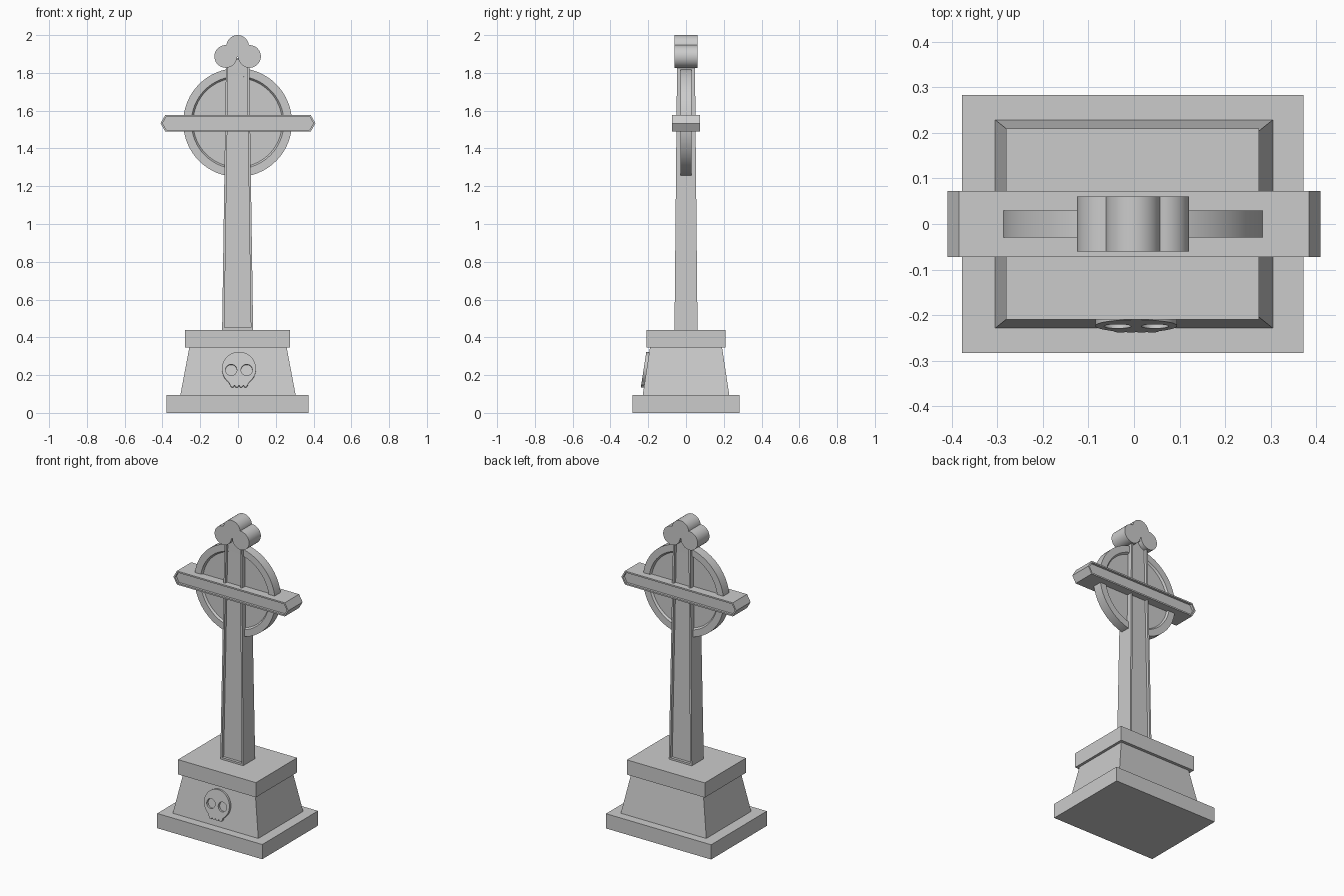
import bpy, bmesh
from math import sin, cos, radians, pi

if "Cube" in bpy.data.objects:
    bpy.data.objects.remove(bpy.data.objects["Cube"])


def finish(name, bm, smooth=False):
    bmesh.ops.recalc_face_normals(bm, faces=bm.faces[:])
    me = bpy.data.meshes.new(name)
    bm.to_mesh(me)
    bm.free()
    ob = bpy.data.objects.new(name, me)
    bpy.context.collection.objects.link(ob)
    if smooth:
        bpy.ops.object.select_all(action='DESELECT')
        ob.select_set(True)
        bpy.context.view_layer.objects.active = ob
        bpy.ops.object.shade_smooth_by_angle(angle=radians(30))
    return ob


def recess(bm, rim, slope, depth):
    """Sink a panel into the front and back faces, leaving a raised rim."""
    bmesh.ops.recalc_face_normals(bm, faces=bm.faces[:])
    bm.normal_update()
    faces = [f for f in bm.faces if abs(f.normal.y) > 0.95]
    bmesh.ops.inset_individual(bm, faces=faces, thickness=rim, depth=0)
    bmesh.ops.inset_individual(bm, faces=faces, thickness=slope, depth=-depth)


def loft(a, b):
    """Solid between two matching loops of 3D points."""
    bm = bmesh.new()
    va = [bm.verts.new(p) for p in a]
    vb = [bm.verts.new(p) for p in b]
    bm.faces.new(va)
    bm.faces.new(vb)
    n = len(va)
    for i in range(n):
        j = (i + 1) % n
        bm.faces.new((va[i], va[j], vb[j], vb[i]))
    return bm


def block(z0, z1, low, high=None, cx=0.0):
    """Box or frustum from (half x, half y) sizes at the bottom and top."""
    ring = lambda s, z: [(cx + i * s[0], j * s[1], z)
                         for i, j in ((-1, -1), (1, -1), (1, 1), (-1, 1))]
    return loft(ring(low, z0), ring(high or low, z1))


def slab(profile, half):
    """Extrude an x-z profile to both sides of y = 0."""
    return loft([(x, -half, z) for x, z in profile],
                [(x, half, z) for x, z in profile])


def arc(cx, cz, r, a0, a1, n):
    return [(cx + r * cos(radians(a0 + (a1 - a0) * i / n)),
             cz + r * sin(radians(a0 + (a1 - a0) * i / n))) for i in range(n + 1)]


# Stepped pedestal
finish("base_plinth", block(0, 0.095, (0.375, 0.284), cx=-0.003))
finish("pedestal_body", block(0.095, 0.345, (0.305, 0.229), (0.258, 0.191)))
finish("pedestal_cap", block(0.345, 0.44, (0.278, 0.21), cx=-0.003))

# Tapered shaft with sunken panels
bm = block(0.44, 1.88, (0.082, 0.061), (0.061, 0.047), cx=-0.002)
recess(bm, 0.017, 0.0, 0.018)
finish("shaft", bm)

# Round disc behind the cross arms
bm = slab(arc(-0.002, 1.537, 0.288, 0, 360, 64)[:-1], 0.03)
recess(bm, 0.043, 0.009, 0.012)
finish("ring_disc", bm, True)

# Cross arm with pointed ends
bm = slab([(-0.41, 1.533), (-0.385, 1.489), (0.385, 1.489),
           (0.41, 1.533), (0.385, 1.577), (-0.385, 1.577)], 0.073)
recess(bm, 0.011, 0.0, 0.015)
finish("cross_arm", bm)

# Three-lobed finial
trefoil = (arc(-0.002, 1.94, 0.06, 7, 173, 20)
           + arc(-0.065, 1.887, 0.06, 88, 358, 32)
           + arc(0.061, 1.887, 0.06, 182, 452, 32))
finish("trefoil_finial", slab(trefoil, 0.06), True)

# Skull relief: outline with toothed jaw and two eye holes
skull = arc(0, 0.0, 0.09, -50, 230, 40)
skull += [(-0.05, -0.078), (-0.046, -0.092)]
for k in range(4):
    cx = -0.0345 + 0.023 * k
    skull += arc(cx, -0.09, 0.0095, 180, 360, 6)
skull += [(0.046, -0.092), (0.05, -0.078)]
eyes = [arc(x, -0.007, 0.03, 0, 360, 24)[:-1] for x in (-0.041, 0.041)]
cu = bpy.data.curves.new("skull_outline", 'CURVE')
cu.dimensions, cu.fill_mode, cu.extrude = '2D', 'BOTH', 0.009
for loop in [skull] + eyes:
    sp = cu.splines.new('POLY')
    sp.points.add(len(loop) - 1)
    for p, (x, y) in zip(sp.points, loop):
        p.co = (x, y, 0, 1)
    sp.use_cyclic_u = True
tmp = bpy.data.objects.new("skull_outline", cu)
bpy.context.collection.objects.link(tmp)
bpy.context.view_layer.update()
me = bpy.data.meshes.new_from_object(
    tmp.evaluated_get(bpy.context.evaluated_depsgraph_get()))
bpy.data.objects.remove(tmp)
relief = bpy.data.objects.new("skull_relief", me)
bpy.context.collection.objects.link(relief)
relief.location = (0.005, -0.215, 0.233)
relief.rotation_euler.x = radians(81.3)
